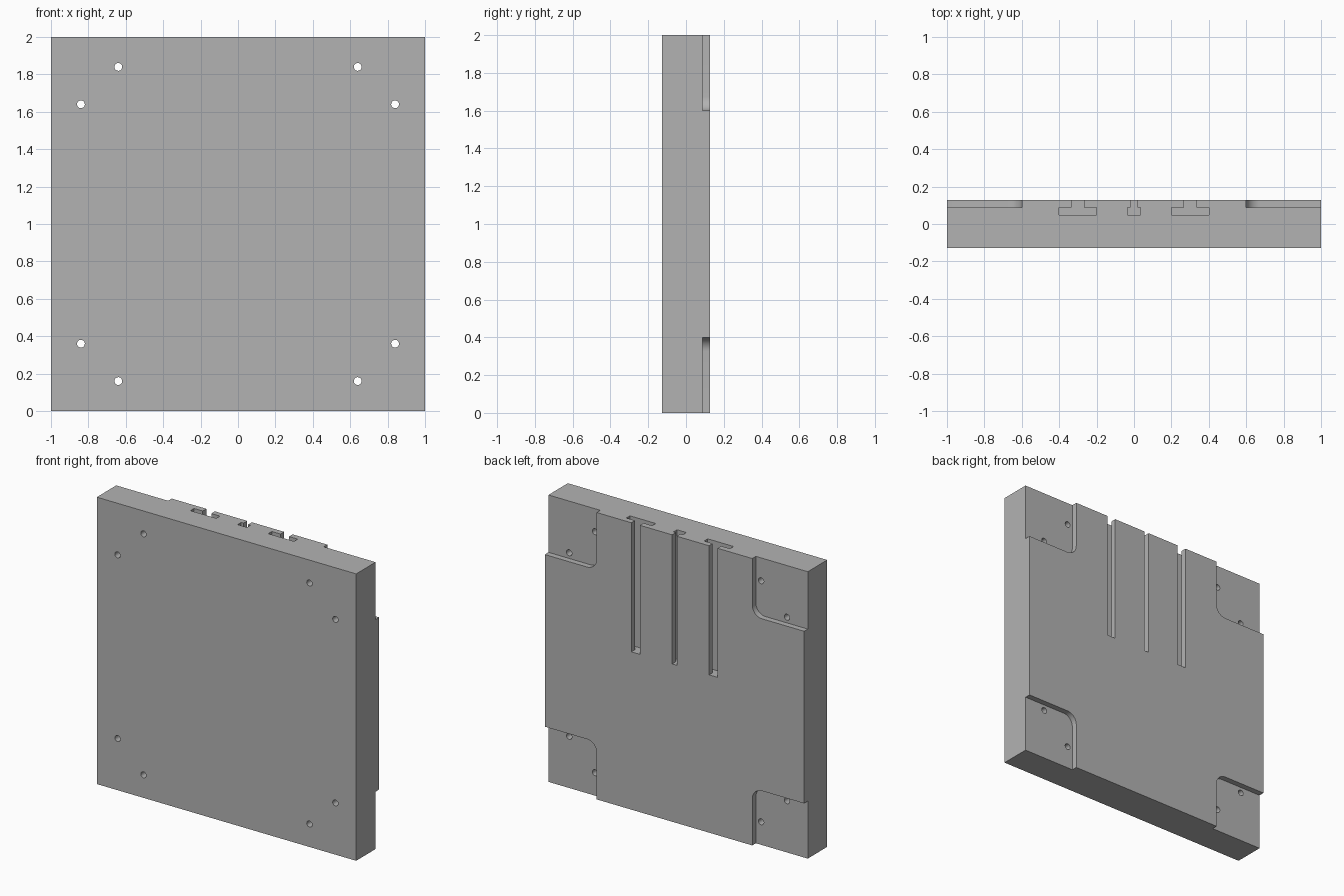
import bpy, bmesh, math
from mathutils import Vector

cube = bpy.data.objects.get("Cube")
if cube:
    bpy.data.objects.remove(cube, do_unlink=True)

HALF = 0.127      # half thickness
STEP = 0.04       # depth of recess and of each slot stage
OVER = 0.05       # how far cutters overshoot the plate

grey = bpy.data.materials.new("plain_grey")
grey.use_nodes = True
colour = (0.45, 0.45, 0.45, 1)
grey.diffuse_color = colour
grey.node_tree.nodes["Principled BSDF"].inputs["Base Color"].default_value = colour


def prism(name, outline, sweep):
    """Extrude a closed outline of 3D points along the sweep vector."""
    bm = bmesh.new()
    face = bm.faces.new([bm.verts.new(p) for p in outline])
    new = bmesh.ops.extrude_face_region(bm, geom=[face])["geom"]
    bmesh.ops.translate(bm, vec=sweep, verts=[v for v in new if isinstance(v, bmesh.types.BMVert)])
    bmesh.ops.recalc_face_normals(bm, faces=bm.faces)
    mesh = bpy.data.meshes.new(name)
    bm.to_mesh(mesh)
    bm.free()
    mesh.materials.append(grey)
    obj = bpy.data.objects.new(name, mesh)
    bpy.context.collection.objects.link(obj)
    return obj


def arc(cx, cz, r, start, end, steps):
    angles = [math.radians(start + (end - start) * i / steps) for i in range(steps + 1)]
    return [(cx + r * math.cos(a), cz + r * math.sin(a)) for a in angles]


# Main plate
plate = prism("mounting_plate",
              [(-1, -HALF, 0), (1, -HALF, 0), (1, -HALF, 2), (-1, -HALF, 2)],
              Vector((0, 2 * HALF, 0)))
cutters = []

# Corner recesses with a rounded inner corner, and two through holes in each
radius = 0.075
edge = 1 + OVER
recess = [(edge, edge), (0.6, edge)] + arc(0.6 + radius, 0.6 + radius, radius, 180, 270, 10) + [(edge, 0.6)]
for sx in (-1, 1):
    for sz in (-1, 1):
        cutters.append(prism("recess_cutter",
                             [(sx * x, HALF - STEP, 1 + sz * z) for x, z in recess],
                             Vector((0, STEP + OVER, 0))))
        for hx, hz in ((0.64, 0.84), (0.84, 0.64)):
            ring = arc(sx * hx, 1 + sz * hz, 0.021, 0, 360, 24)[:-1]
            cutters.append(prism("hole_cutter", [(x, -HALF - OVER, z) for x, z in ring],
                                 Vector((0, 2 * (HALF + OVER), 0))))

# T-shaped slots open at the top and the back
for cx, neck, foot in ((-0.3, 0.033, 0.1), (0, 0.018, 0.036), (0.3, 0.033, 0.1)):
    side = [(foot, HALF - 2 * STEP), (foot, HALF - STEP), (neck, HALF - STEP), (neck, HALF + OVER)]
    profile = side + [(-x, y) for x, y in reversed(side)]
    cutters.append(prism("slot_cutter", [(cx + x, y, 1.1) for x, y in profile],
                         Vector((0, 0, 0.9 + OVER))))

# Cut everything from the plate
bpy.ops.object.select_all(action="DESELECT")
bpy.context.view_layer.objects.active = plate
plate.select_set(True)
for cutter in cutters:
    mod = plate.modifiers.new("cut", "BOOLEAN")
    mod.operation = "DIFFERENCE"
    mod.solver = "EXACT"
    mod.object = cutter
    bpy.ops.object.modifier_apply(modifier=mod.name)
    bpy.data.objects.remove(cutter, do_unlink=True)

bpy.ops.object.shade_smooth_by_angle(angle=math.radians(30))
